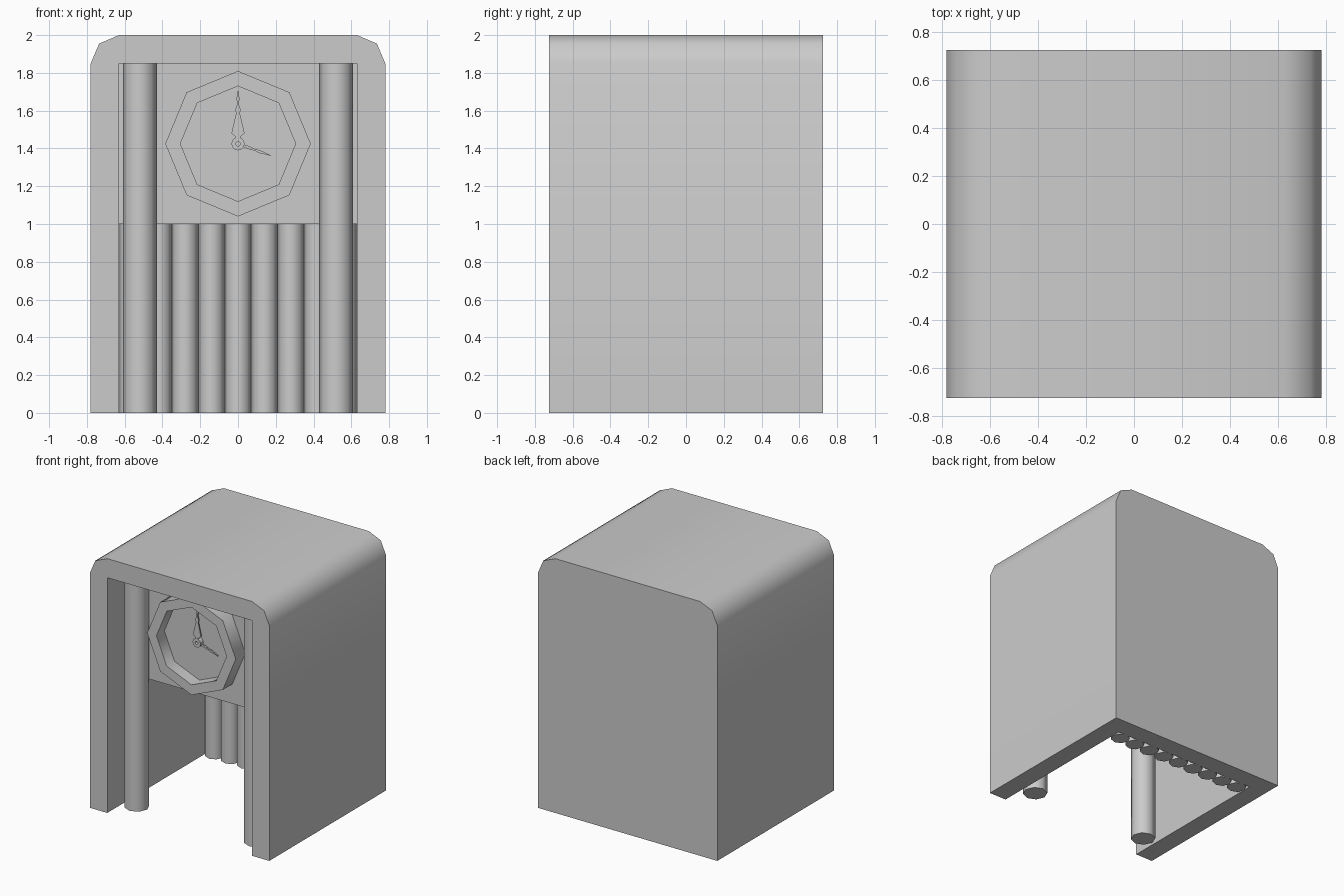
import bpy, bmesh
from math import sin, cos, pi, radians

if "Cube" in bpy.data.objects:
    bpy.data.objects.remove(bpy.data.objects["Cube"])

FRONT, BACK, INNER_BACK, PANEL = -0.725, 0.725, 0.575, -0.46
CLOCK_Z = 1.425


def finish(name, bm):
    bmesh.ops.recalc_face_normals(bm, faces=bm.faces)
    me = bpy.data.meshes.new(name)
    bm.to_mesh(me)
    bm.free()
    ob = bpy.data.objects.new(name, me)
    bpy.context.collection.objects.link(ob)
    bpy.ops.object.select_all(action='DESELECT')
    ob.select_set(True)
    bpy.context.view_layer.objects.active = ob
    bpy.ops.object.shade_smooth_by_angle(angle=radians(50))
    return ob


def loop(bm, pts, y):
    return [bm.verts.new((x, y, z)) for x, z in pts]


def bridge(bm, a, b, closed=True):
    n = len(a)
    for i in range(n if closed else n - 1):
        j = (i + 1) % n
        bm.faces.new((a[i], a[j], b[j], b[i]))


def prism(name, pts, y0, y1):
    # closed profile in the x-z plane, extruded along y
    bm = bmesh.new()
    a, b = loop(bm, pts, y0), loop(bm, pts, y1)
    bm.faces.new(a)
    bm.faces.new(b)
    bridge(bm, a, b)
    return finish(name, bm)


def column(name, x, y, r, height):
    bm = bmesh.new()
    ring = [(x + r * cos(k * pi / 4), y + r * sin(k * pi / 4)) for k in range(8)]
    a = [bm.verts.new((px, py, 0)) for px, py in ring]
    b = [bm.verts.new((px, py, height)) for px, py in ring]
    bm.faces.new(a)
    bm.faces.new(b)
    bridge(bm, a, b)
    return finish(name, bm)


def polygon(r, n=8):
    return [(r * sin(k * 2 * pi / n), CLOCK_Z + r * cos(k * 2 * pi / n)) for k in range(n)]


def ring(name, r_out, r_in, y0, y1, n=8):
    bm = bmesh.new()
    of, inf = loop(bm, polygon(r_out, n), y0), loop(bm, polygon(r_in, n), y0)
    ob, inb = loop(bm, polygon(r_out, n), y1), loop(bm, polygon(r_in, n), y1)
    for a, b in ((of, inf), (inf, inb), (inb, ob), (ob, of)):
        bridge(bm, a, b)
    return finish(name, bm)


# housing: arch with closed back, open front and bottom
half = [(0.78, 0), (0.78, 1.85), (0.735, 1.955), (0.63, 2.0)]
outer = half + [(-x, z) for x, z in reversed(half)]
inner = [(0.63, 0), (0.63, 1.85), (-0.63, 1.85), (-0.63, 0)]
bm = bmesh.new()
of, ob = loop(bm, outer, FRONT), loop(bm, outer, BACK)
nf, nb = loop(bm, inner, FRONT), loop(bm, inner, INNER_BACK)
bm.faces.new(of + nf[::-1])
bm.faces.new(ob)
bm.faces.new(nb)
bridge(bm, of, ob, False)
bridge(bm, nf, nb, False)
bm.faces.new((of[0], ob[0], ob[-1], of[-1], nf[-1], nb[-1], nb[0], nf[0]))
finish("housing", bm)

# upper block carrying the clock
prism("clock_block", [(-0.63, 1.0), (0.63, 1.0), (0.63, 1.85), (-0.63, 1.85)],
      PANEL, INNER_BACK)

# front columns
for side, x in (("left", -0.52), ("right", 0.52)):
    column("front_column_" + side, x, -0.515, 0.09, 1.85)

# row of small columns on the back wall
for i in range(9):
    column("back_column_%d" % (i + 1), (i - 4) * 0.14, 0.51, 0.07, 1.0)

# clock rim and dial
ring("clock_rim", 0.385, 0.305, -0.578, PANEL)
prism("clock_dial", polygon(0.31), -0.48, PANEL)


# hands: ornamental outline, half profile (half width, distance from pivot)
def hand(name, profile, angle, y):
    pts = profile + [(-w, d) for w, d in reversed(profile)]
    c, s = cos(angle), sin(angle)
    prism(name, [(w * c + d * s, CLOCK_Z - w * s + d * c) for w, d in pts], y, y + 0.01)


hand("minute_hand", [(0.01, 0.015), (0.015, 0.04), (0.035, 0.055), (0.01, 0.16),
                     (0.014, 0.18), (0.004, 0.21), (0.008, 0.24), (0.001, 0.28)], 0, -0.51)
hand("hour_hand", [(0.006, 0.015), (0.008, 0.06), (0.004, 0.10), (0.008, 0.12),
                   (0.001, 0.185)], radians(110), -0.50)
ring("hand_hub", 0.035, 0.012, -0.515, -0.48, 12)
